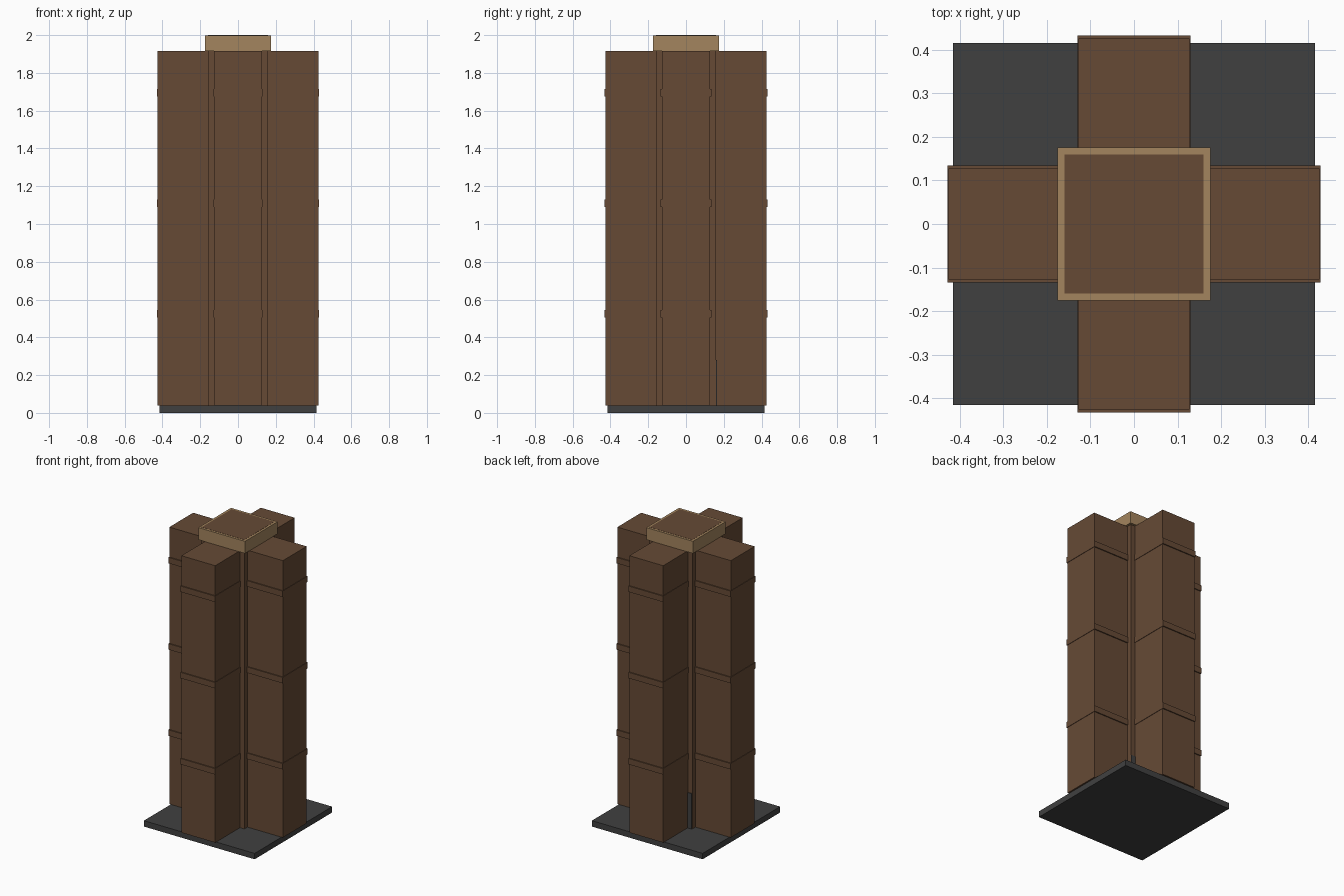
import bpy, bmesh
from mathutils import Vector

if "Cube" in bpy.data.objects:
    bpy.data.objects.remove(bpy.data.objects["Cube"])


def material(name, rgb):
    def lin(c):
        c /= 255
        return c / 12.92 if c <= 0.04045 else ((c + 0.055) / 1.055) ** 2.4
    m = bpy.data.materials.new(name)
    m.diffuse_color = (*[lin(c) for c in rgb], 1)
    m.use_nodes = True
    m.node_tree.nodes["Principled BSDF"].inputs["Base Color"].default_value = m.diffuse_color
    return m


BROWN = material("brown_cladding", (102, 74, 53))
TAN = material("tan_cap", (164, 133, 94))
GREY = material("dark_grey", (64, 64, 64))


def box(name, lo, hi, mat):
    lo, hi = Vector(lo), Vector(hi)
    bm = bmesh.new()
    bmesh.ops.create_cube(bm, size=1)
    for v in bm.verts:
        v.co = Vector([(lo[i] + hi[i]) / 2 + v.co[i] * (hi[i] - lo[i]) for i in range(3)])
    me = bpy.data.meshes.new(name)
    bm.to_mesh(me)
    bm.free()
    me.materials.append(mat)
    ob = bpy.data.objects.new(name, me)
    bpy.context.collection.objects.link(ob)
    return ob


BASE, ROOF, CORE = 0.04, 1.917, 0.16

# ground slab, central core and its tan cap
box("base_slab", (-0.415, -0.415, 0), (0.415, 0.415, BASE), GREY)
box("core", (-CORE, -CORE, BASE), (CORE, CORE, 2.0), BROWN)
box("core_cap", (-0.175, -0.175, ROOF), (0.175, 0.175, 1.999), TAN)

# dark doorway on the back of the core
box("back_door", (-0.157, 0.155, BASE), (0.157, 0.165, 0.28), GREY)

# four wings in a cross, each with three thin bands
for side, dx, dy in (("front", 0, -1), ("back", 0, 1), ("left", -1, 0), ("right", 1, 0)):
    cx, cy = dx * 0.2915, dy * 0.2915
    hx = 0.134 if dx else 0.127
    hy = 0.134 if dy else 0.127
    box(side + "_wing", (cx - hx, cy - hy, BASE), (cx + hx, cy + hy, ROOF), BROWN)
    for i, z in enumerate((0.525, 1.109, 1.694)):
        bx, by = hx + 0.003, hy + 0.007
        box(f"{side}_band_{i + 1}", (cx - bx, cy - by, z - 0.02),
            (cx + bx, cy + by, z + 0.02), BROWN)
